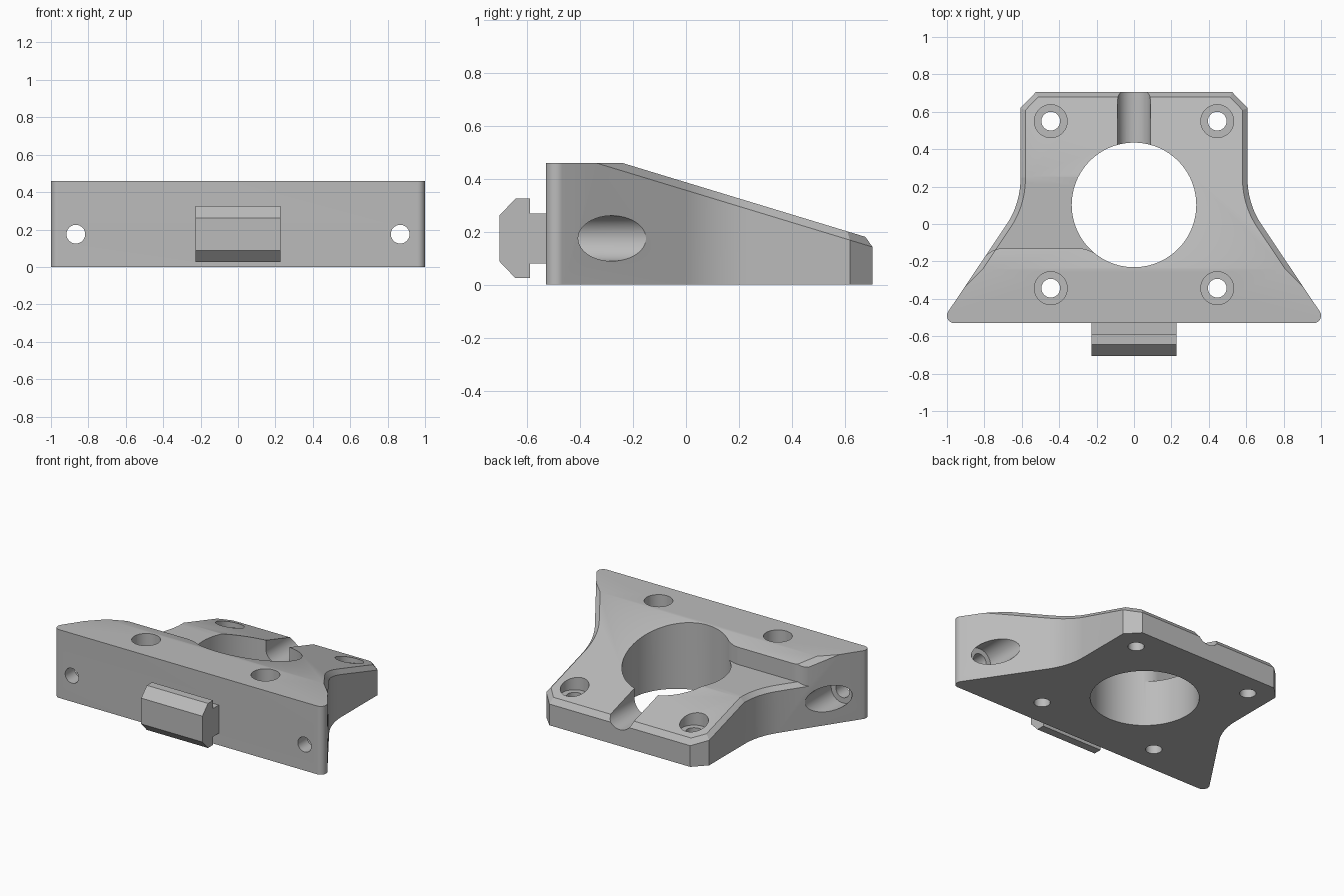
import bpy, bmesh, math
from mathutils import Vector

cube = bpy.data.objects.get("Cube")
if cube:
    bpy.data.objects.remove(cube, do_unlink=True)

grey = bpy.data.materials.new("plain_grey")
grey.use_nodes = True
COLOUR = (0.5, 0.5, 0.5, 1)
grey.diffuse_color = COLOUR
grey.node_tree.nodes["Principled BSDF"].inputs["Base Color"].default_value = COLOUR

TOP, BREAK_Y, SLOPE = 0.46, -0.24, 0.304
FLOOR = 0.31


def rounded(corners, steps=12):
    """Turn (x, y, radius) corners into a polygon with filleted corners."""
    out = []
    for i, (x, y, r) in enumerate(corners):
        p = Vector((x, y))
        if r == 0:
            out.append(p)
            continue
        a = (Vector(corners[i - 1][:2]) - p).normalized()
        b = (Vector(corners[(i + 1) % len(corners)][:2]) - p).normalized()
        half = a.angle(b) / 2
        centre = p + (a + b).normalized() * r / math.sin(half)
        start = p + a * r / math.tan(half) - centre
        end = p + b * r / math.tan(half) - centre
        sweep = start.angle(end)
        for k in range(steps + 1):
            t = k / steps
            out.append(centre + (start * math.sin((1 - t) * sweep)
                                 + end * math.sin(t * sweep)) / math.sin(sweep))
    return out


def finish(bm, name):
    bmesh.ops.recalc_face_normals(bm, faces=bm.faces)
    mesh = bpy.data.meshes.new(name)
    bm.to_mesh(mesh)
    bm.free()
    mesh.materials.append(grey)
    obj = bpy.data.objects.new(name, mesh)
    bpy.context.collection.objects.link(obj)
    return obj


def extrude(points, axis, low, high):
    """Extrude a 2D profile along an axis; returns the bmesh and its end face."""
    def place(p):
        co = list(p)
        co.insert("xyz".index(axis), low)
        return co
    bm = bmesh.new()
    base = bm.faces.new([bm.verts.new(place(p)) for p in points])
    ext = bmesh.ops.extrude_face_region(bm, geom=[base], use_keep_orig=True)["geom"]
    shift = Vector([high - low if c == axis else 0 for c in "xyz"])
    bmesh.ops.translate(bm, vec=shift,
                        verts=[v for v in ext if isinstance(v, bmesh.types.BMVert)])
    end = next(f for f in ext if isinstance(f, bmesh.types.BMFace))
    bmesh.ops.recalc_face_normals(bm, faces=bm.faces)
    return bm, end


def prism(name, points, axis, low, high):
    return finish(extrude(points, axis, low, high)[0], name)


def rod(name, centre, radius, axis, low, high, sides=48):
    ring = [Vector((centre[0] + radius * math.cos(2 * math.pi * i / sides),
                    centre[1] + radius * math.sin(2 * math.pi * i / sides)))
            for i in range(sides)]
    return prism(name, ring, axis, low, high)


def chamfered_prism(points, height):
    """Upright prism with a chamfer around its top edge."""
    bm, top = extrude(points, "z", 0, height - 0.03)
    bmesh.ops.inset_region(bm, faces=[top], thickness=0.027, use_even_offset=True)
    bmesh.ops.translate(bm, vec=(0, 0, 0.03), verts=top.verts)
    return bm


def cut(obj, cutter):
    cutter.hide_render = True
    mod = obj.modifiers.new("cut", "BOOLEAN")
    mod.operation, mod.solver, mod.object = "DIFFERENCE", "EXACT", cutter
    bpy.context.view_layer.objects.active = obj
    bpy.ops.object.modifier_apply(modifier=mod.name)
    bpy.data.objects.remove(cutter, do_unlink=True)


# Plan outline: wide front, waisted sides, clipped back corners
right_half = [(1.035, -0.53, 0.04), (0.607, 0.108, 0.44),
              (0.607, 0.62, 0), (0.525, 0.705, 0)]
outline = rounded(right_half + [(-x, y, r) for x, y, r in reversed(right_half)])

# Body: chamfered prism sheared to the slope, then levelled off at the front
bm = chamfered_prism(outline, TOP)
for v in bm.verts:
    if v.co.z > 0.01:
        v.co.z -= SLOPE * (v.co.y - BREAK_Y)
res = bmesh.ops.bisect_plane(bm, geom=bm.verts[:] + bm.edges[:] + bm.faces[:],
                             plane_co=(0, 0, TOP), plane_no=(0, 0, 1), clear_outer=True)
rim = [e for e in bm.edges if e.is_boundary]
bmesh.ops.edgeloop_fill(bm, edges=rim)
body = finish(bm, "mount_body")

# Level pocket on one side, keeping a chamfered outer edge
pocket = prism("pocket_cutter", rounded([
    (-0.1, 0.26, 0), (-0.1, -0.2, 0), (-0.27, -0.13, 0.15), (-0.745, -0.13, 0.12),
    (-0.83, -0.2, 0), (-1.1, -0.2, 0), (-1.1, 0.26, 0)]), "z", 0.2, 0.6)
floor_block = finish(chamfered_prism(outline, FLOOR), "floor_block")
for v in floor_block.data.vertices:
    v.co.x *= 1.001
    v.co.y *= 1.001
cut(pocket, floor_block)
cut(body, pocket)

# Central bore and the rounded channel leading out of the back
cut(body, rod("bore_cutter", (0, 0.102), 0.333, "z", -0.1, 0.7, 96))
cut(body, prism("channel_cutter", rounded([
    (-0.088, 0.11, 0.087), (0.088, 0.11, 0.087), (0.088, 0.6, 0), (-0.088, 0.6, 0)]),
    "y", 0.3, 0.9))

# Counterbored screw holes: four upright, two through the front wings
for side in (-1, 1):
    for y in (-0.343, 0.55):
        cut(body, rod("screw_cutter", (side * 0.445, y), 0.05, "z", -0.1, 0.7))
        cut(body, rod("screw_head_cutter", (side * 0.445, y), 0.088, "z", 0.16, 0.7))
    cut(body, rod("wing_cutter", (side * 0.867, 0.175), 0.05, "y", -0.7, 0.2))
    cut(body, rod("wing_head_cutter", (side * 0.867, 0.175), 0.086, "y", -0.43, 0.2))

# Front slot key: narrow stem with a wider bevelled head
upper = [(-0.52, 0.27), (-0.59, 0.27), (-0.59, 0.325), (-0.645, 0.325), (-0.705, 0.262)]
key = prism("slot_key", upper + [(y, 0.35 - z) for y, z in reversed(upper)],
            "x", -0.228, 0.228)

# Smooth the curved walls while keeping edges crisp
for obj in bpy.context.selected_objects:
    obj.select_set(False)
body.select_set(True)
bpy.context.view_layer.objects.active = body
bpy.ops.object.shade_smooth_by_angle(angle=math.radians(25))
